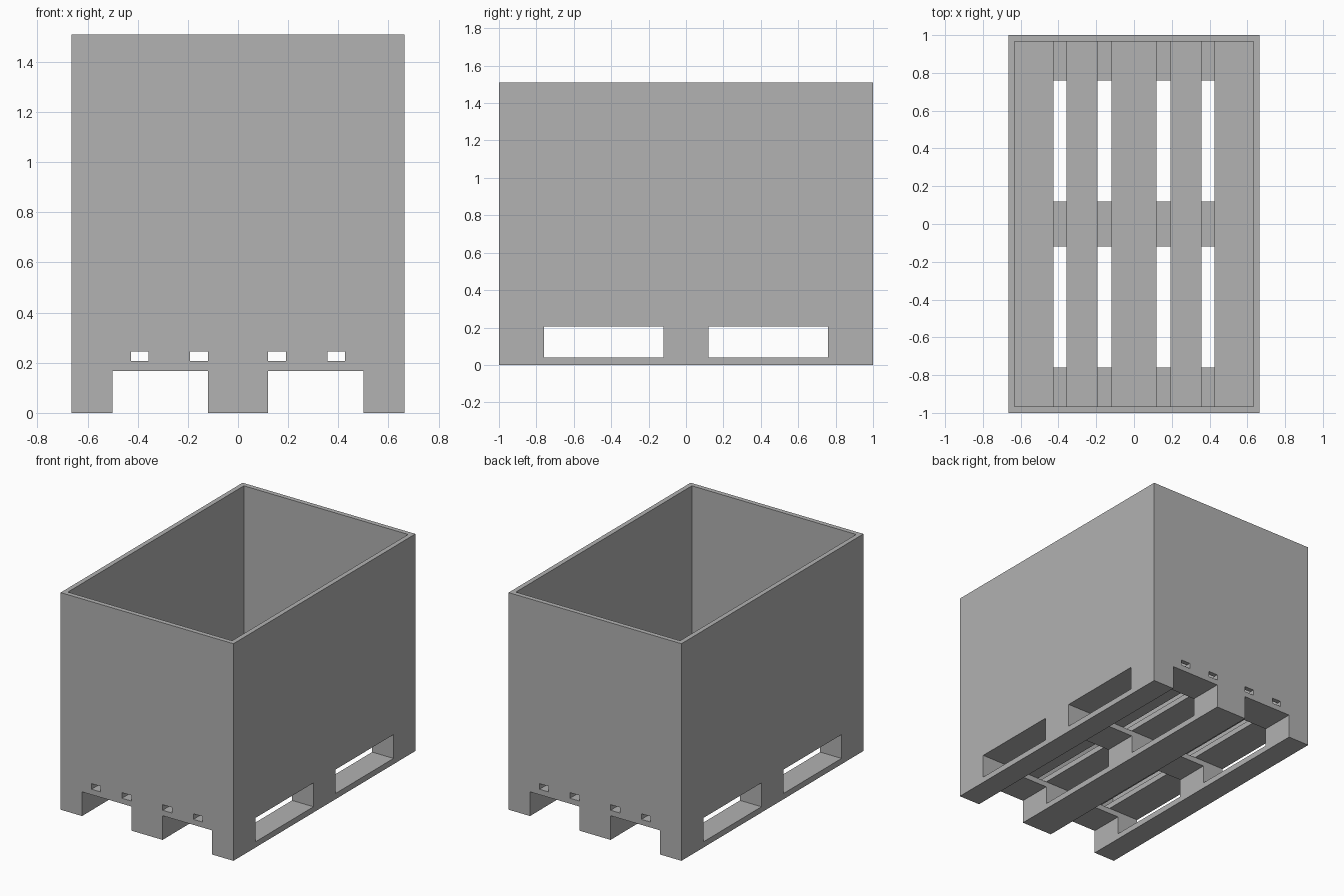
import bpy
import bmesh
from mathutils import Vector

cube = bpy.data.objects.get("Cube")
if cube:
    bpy.data.objects.remove(cube, do_unlink=True)

grey = bpy.data.materials.new("plain_grey")
grey.use_nodes = True
GREY = (0.445, 0.445, 0.445, 1)
grey.diffuse_color = GREY
grey.node_tree.nodes["Principled BSDF"].inputs["Base Color"].default_value = GREY


def box(name, xs, ys, zs):
    """Flat-faced box spanning the given x, y and z ranges."""
    low, high = (Vector(c) for c in zip(xs, ys, zs))
    bm = bmesh.new()
    bmesh.ops.create_cube(bm, size=1)
    for v in bm.verts:
        v.co = (low + high) / 2 + v.co * (high - low)
    mesh = bpy.data.meshes.new(name)
    bm.to_mesh(mesh)
    bm.free()
    mesh.materials.append(grey)
    bpy.context.collection.objects.link(bpy.data.objects.new(name, mesh))


def mirrored(side, span):
    """Range on the left (+), right (-) side."""
    return tuple(sorted(side * c for c in span))


X, Y = 0.665, 1.0                       # half width, half length
RUNNER, BLOCK, CROSS, DECK, TOP = 0.04, 0.168, 0.206, 0.245, 1.51
WALL = 0.033
SIDES = (("left", 1), ("right", -1))
ENDS = (("back", 1), ("front", -1))

columns = [("centre", (-0.12, 0.12))] + [(n, mirrored(s, (0.5, X))) for n, s in SIDES]
rows = [("middle", (-0.12, 0.12))] + [(n, mirrored(s, (0.76, Y))) for n, s in ENDS]

# Pallet feet: long runners with three blocks on each
for col, xs in columns:
    box(f"{col}_runner", xs, (-Y, Y), (0, RUNNER))
    for row, ys in rows:
        box(f"{row}_{col}_block", xs, ys, (RUNNER, BLOCK))

# Cross boards over the blocks
for row, ys in rows:
    box(f"{row}_cross_board", (-X, X), ys, (BLOCK, CROSS))

# Slatted deck
box("centre_deck_board", (-0.12, 0.12), (-Y, Y), (CROSS, DECK))
for name, s in SIDES:
    box(f"{name}_inner_deck_board", mirrored(s, (0.192, 0.357)), (-Y, Y), (CROSS, DECK))
    box(f"{name}_outer_deck_board", mirrored(s, (0.427, X)), (-Y, Y), (CROSS, DECK))

# Open-topped bin walls
for name, s in SIDES:
    box(f"{name}_wall", mirrored(s, (X - WALL, X)), (-Y, Y), (DECK, TOP))
for name, s in ENDS:
    box(f"{name}_wall", (WALL - X, X - WALL), mirrored(s, (Y - WALL, Y)), (DECK, TOP))
